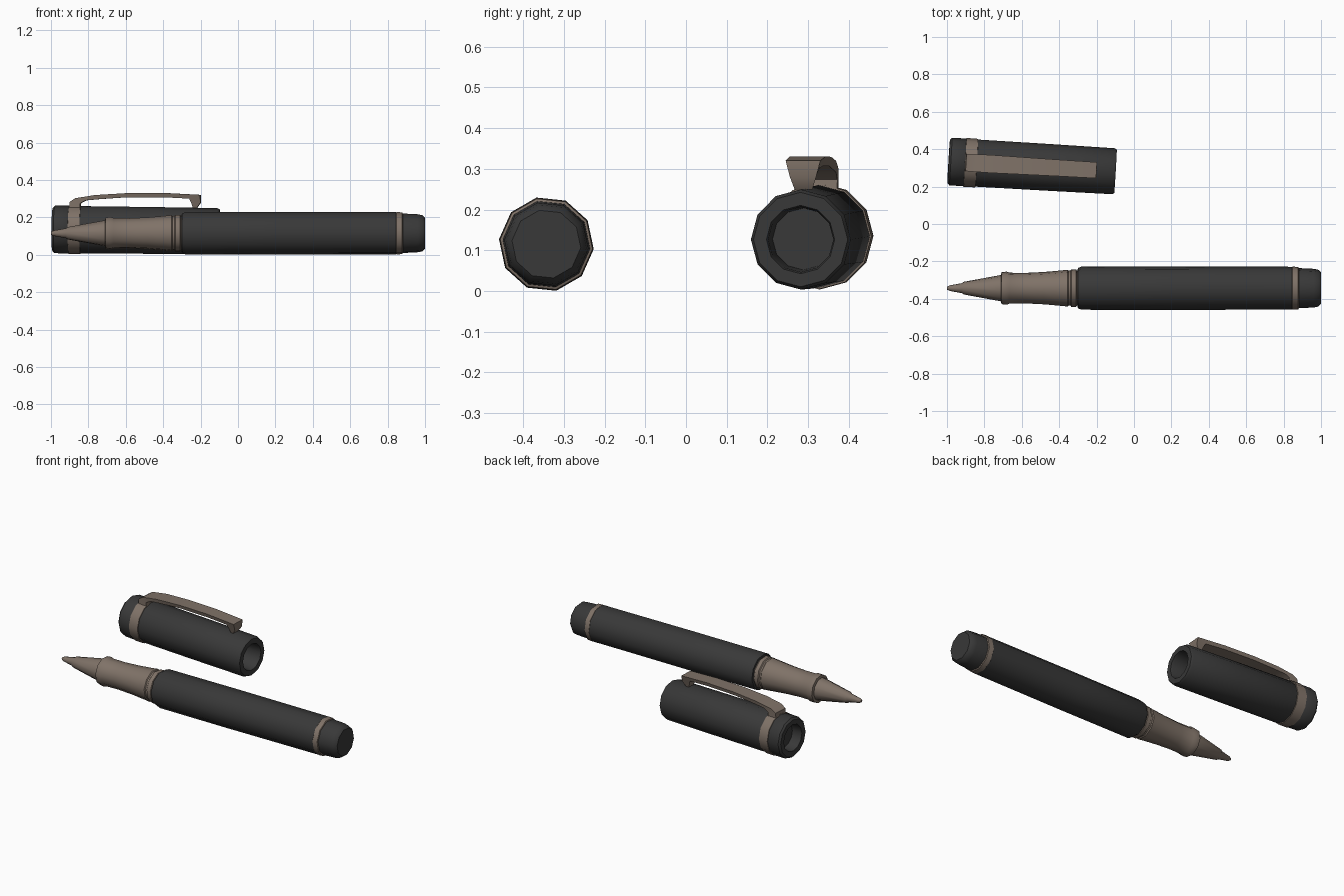
import bpy, bmesh, math
from mathutils import Matrix

if "Cube" in bpy.data.objects:
    bpy.data.objects.remove(bpy.data.objects["Cube"])


def material(name, rgb):
    m = bpy.data.materials.new(name)
    m.diffuse_color = (*rgb, 1)
    m.use_nodes = True
    m.node_tree.nodes["Principled BSDF"].inputs["Base Color"].default_value = m.diffuse_color
    return m


BLACK = material("matte black", (0.040, 0.040, 0.040))
BRONZE = material("warm bronze", (0.215, 0.170, 0.138))


def finish(bm, name, mat, place):
    bmesh.ops.recalc_face_normals(bm, faces=bm.faces)
    me = bpy.data.meshes.new(name)
    bm.to_mesh(me)
    bm.free()
    me.materials.append(mat)
    ob = bpy.data.objects.new(name, me)
    ob.matrix_world = place
    bpy.context.collection.objects.link(ob)
    bpy.ops.object.select_all(action='DESELECT')
    ob.select_set(True)
    bpy.context.view_layer.objects.active = ob
    bpy.ops.object.shade_smooth_by_angle(angle=math.radians(40))
    return ob


def lathe(name, profile, mat, place, sides, phase=0):
    """Turn (x, radius) points around the x axis, closing both ends."""
    bm = bmesh.new()
    rings = []
    for x, r in profile:
        rings.append([bm.verts.new((x, r * math.cos(a), r * math.sin(a)))
                      for a in (math.radians(phase) + 2 * math.pi * i / sides
                                for i in range(sides))])
    for a, b in zip(rings, rings[1:]):
        for i in range(sides):
            j = (i + 1) % sides
            bm.faces.new((a[i], a[j], b[j], b[i]))
    bm.faces.new(rings[0])
    bm.faces.new(rings[-1])
    return finish(bm, name, mat, place)


# Pen, lying along x
pen = Matrix.Translation((0, -0.343, 0.115))
pen_parts = {
    "writing_tip": ([(-1.0, 0.008), (-0.985, 0.015), (-0.92, 0.027),
                     (-0.91, 0.034), (-0.71, 0.071), (-0.70, 0.071)], BRONZE),
    "grip": ([(-0.712, 0.070), (-0.708, 0.086), (-0.68, 0.089), (-0.665, 0.083),
              (-0.58, 0.082), (-0.48, 0.087), (-0.39, 0.095), (-0.355, 0.099),
              (-0.35, 0.094), (-0.34, 0.094), (-0.335, 0.101), (-0.31, 0.101),
              (-0.305, 0.094), (-0.28, 0.094)], BRONZE),
    "barrel": ([(-0.302, 0.095), (-0.30, 0.108), (-0.28, 0.116), (0.2, 0.117),
                (0.846, 0.115)], BLACK),
    "barrel_ring": ([(0.845, 0.112), (0.847, 0.116), (0.878, 0.114),
                     (0.882, 0.106)], BRONZE),
    "barrel_end": ([(0.878, 0.108), (0.96, 0.104), (0.985, 0.099),
                    (1.0, 0.085)], BLACK),
}
for name, (profile, mat) in pen_parts.items():
    lathe(name, profile, mat, pen, 10, -6)

# Cap, slightly turned, with a recess in each end
cap = (Matrix.Translation((-0.545, 0.308, 0.131))
       @ Matrix.Rotation(math.radians(-3.4), 4, 'Z')
       @ Matrix.Rotation(math.radians(0.6), 4, 'Y'))
lathe("cap_body", [(-0.38, 0.078), (-0.445, 0.084), (-0.447, 0.116),
                   (-0.436, 0.127), (-0.36, 0.128), (-0.355, 0.124),
                   (-0.30, 0.124), (-0.295, 0.126), (0.1, 0.125),
                   (0.435, 0.123), (0.447, 0.116), (0.447, 0.084),
                   (0.435, 0.080), (0.33, 0.076)], BLACK, cap, 12)
lathe("cap_band", [(-0.361, 0.120), (-0.359, 0.131), (-0.297, 0.130),
                   (-0.295, 0.120)], BRONZE, cap, 12)

# Clip: paired outer and inner side points (x, z) with half widths
stations = [
    ((-0.358, 0.110), (-0.297, 0.110), 0.046, 0.046),
    ((-0.355, 0.148), (-0.300, 0.140), 0.046, 0.046),
    ((-0.325, 0.168), (-0.270, 0.157), 0.047, 0.045),
    ((-0.220, 0.186), (-0.200, 0.164), 0.048, 0.043),
    ((-0.050, 0.198), (-0.050, 0.176), 0.046, 0.040),
    ((0.150, 0.201), (0.150, 0.178), 0.044, 0.038),
    ((0.343, 0.193), (0.285, 0.172), 0.043, 0.036),
    ((0.345, 0.152), (0.295, 0.150), 0.032, 0.028),
    ((0.325, 0.122), (0.305, 0.122), 0.022, 0.020),
]
bm = bmesh.new()
loops = []
for (xo, zo), (xi, zi), wo, wi in stations:
    loops.append([bm.verts.new(p) for p in
                  ((xo, -wo, zo), (xo, wo, zo), (xi, wi, zi), (xi, -wi, zi))])
for a, b in zip(loops, loops[1:]):
    for i in range(4):
        j = (i + 1) % 4
        bm.faces.new((a[i], a[j], b[j], b[i]))
bm.faces.new(loops[0])
bm.faces.new(loops[-1])
finish(bm, "cap_clip", BRONZE, cap)
